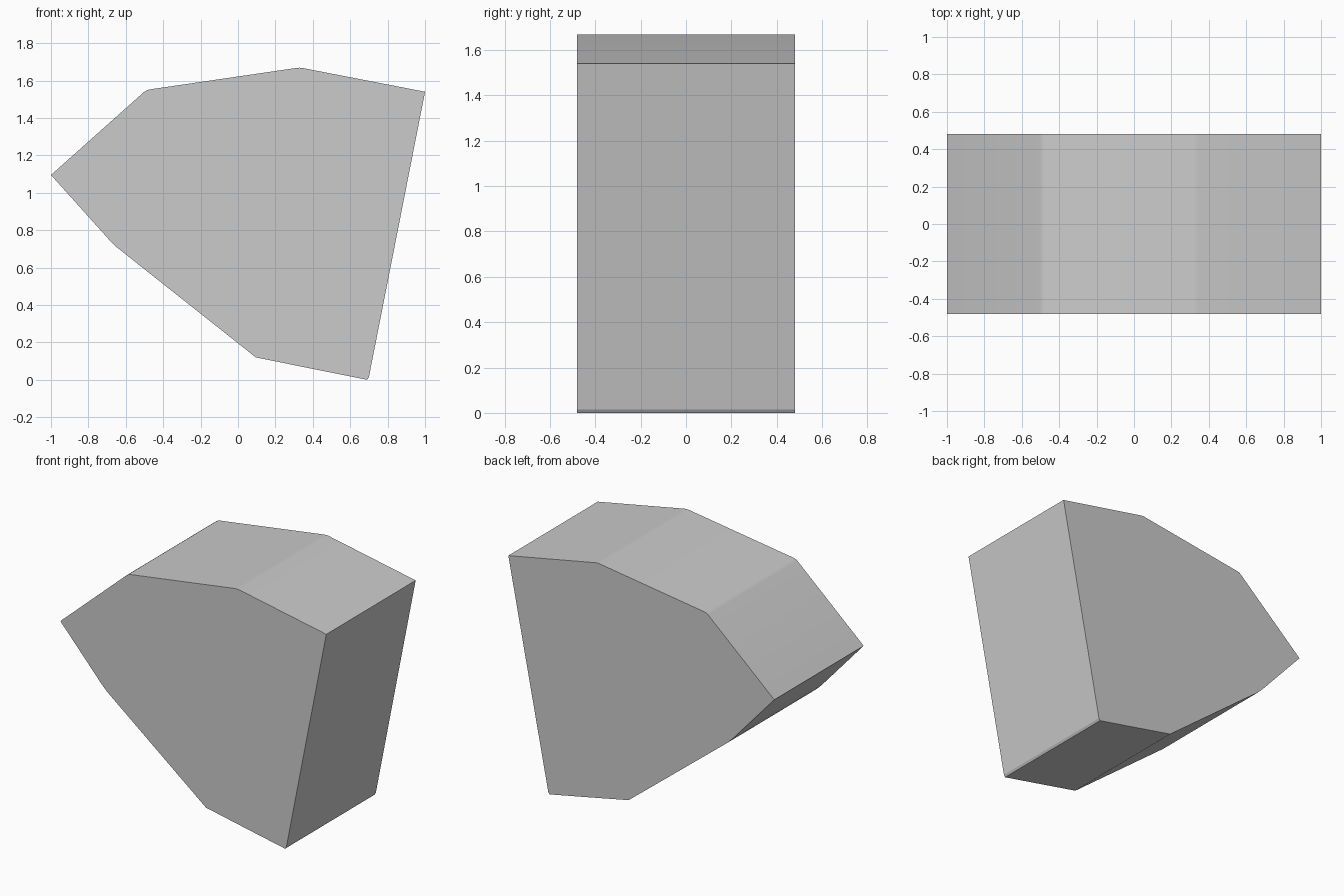
import bpy, bmesh, math

if "Cube" in bpy.data.objects:
    bpy.data.objects.remove(bpy.data.objects["Cube"])

HALF_DEPTH = 0.48
# Side outline (x, z), counter-clockwise seen from the front
PROFILE = [(0.69, 0.0), (0.7, 0.015), (1.0, 1.54), (0.33, 1.67), (-0.49, 1.55),
           (-1.0, 1.095), (-0.69, 0.75), (-0.65, 0.71), (0.095, 0.12), (0.44, 0.05)]
SOFT = {3, 4}  # outline corners that are slightly rounded

# Wedge block: outline extruded along y
bm = bmesh.new()
front = [bm.verts.new((x, -HALF_DEPTH, z)) for x, z in PROFILE]
back = [bm.verts.new((x, HALF_DEPTH, z)) for x, z in PROFILE]
bm.faces.new(front)
bm.faces.new(back[::-1])
for i in range(len(PROFILE)):
    j = (i + 1) % len(PROFILE)
    bm.faces.new((front[i], back[i], back[j], front[j]))
bmesh.ops.recalc_face_normals(bm, faces=bm.faces[:])

# Soft upper ridges
ridges = [bm.edges.get((front[i], back[i])) for i in SOFT]
bmesh.ops.bevel(bm, geom=ridges, offset=0.015, segments=2, profile=0.5, affect='EDGES')

mesh = bpy.data.meshes.new("wedge_block")
bm.to_mesh(mesh)
bm.free()
block = bpy.data.objects.new("wedge_block", mesh)
bpy.context.collection.objects.link(block)
bpy.context.view_layer.objects.active = block
block.select_set(True)
bpy.ops.object.shade_smooth_by_angle(angle=math.radians(20))
